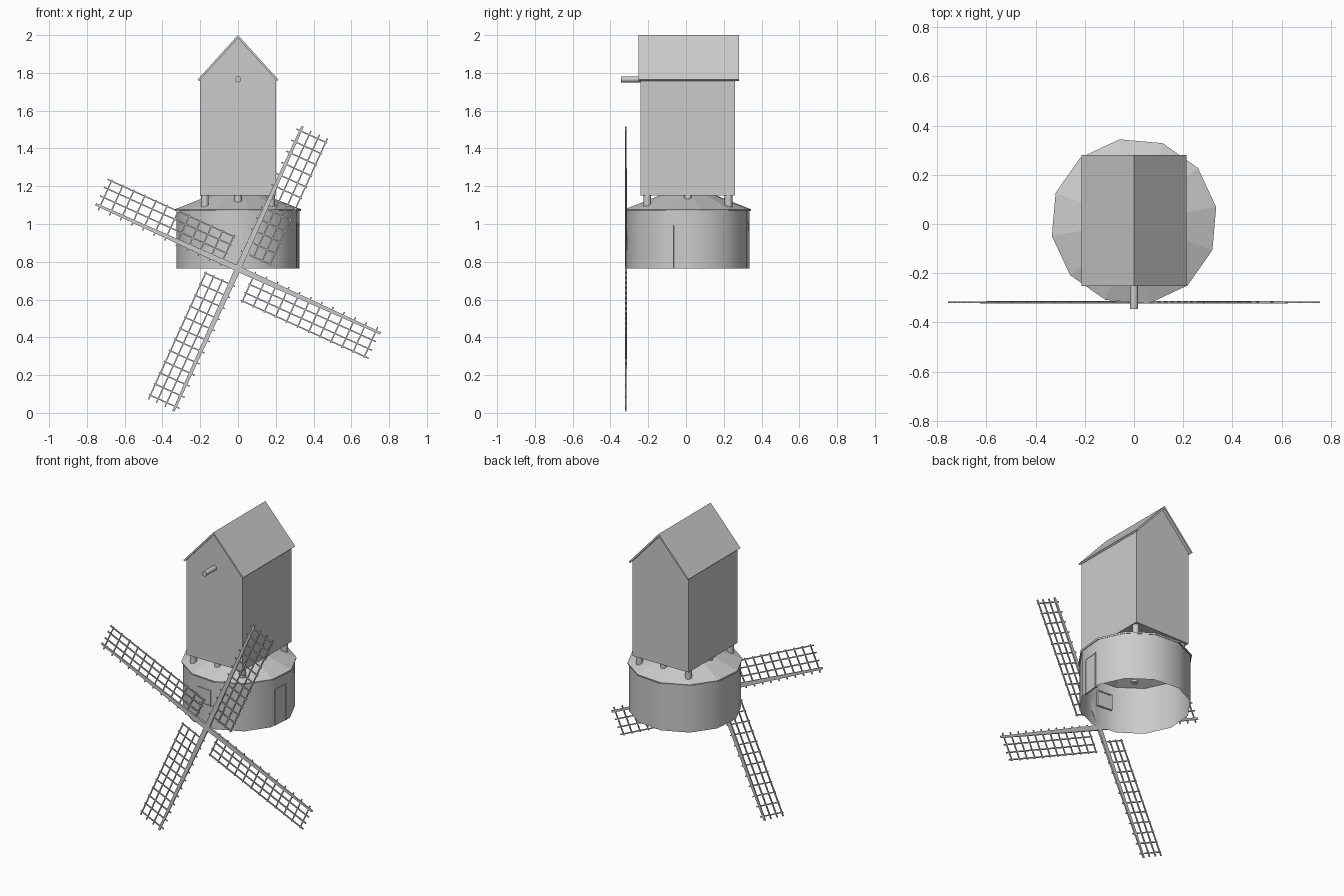
import bpy, bmesh, math
from mathutils import Vector, Matrix

if "Cube" in bpy.data.objects:
    bpy.data.objects.remove(bpy.data.objects["Cube"])

CY = 0.01                     # y of the tower axis
HUB = Vector((0, -0.318, 0.763))


def finish(name, bm, smooth=None):
    bmesh.ops.recalc_face_normals(bm, faces=bm.faces)
    me = bpy.data.meshes.new(name)
    bm.to_mesh(me)
    bm.free()
    ob = bpy.data.objects.new(name, me)
    bpy.context.collection.objects.link(ob)
    if smooth:
        bpy.ops.object.select_all(action='DESELECT')
        ob.select_set(True)
        bpy.context.view_layer.objects.active = ob
        bpy.ops.object.shade_smooth_by_angle(angle=math.radians(smooth))
    return ob


def add_box(bm, lo, hi, mat=Matrix()):
    lo, hi = Vector(lo), Vector(hi)
    m = mat @ Matrix.Translation((lo + hi) / 2) @ Matrix.Diagonal((*(hi - lo), 1))
    bmesh.ops.create_cube(bm, size=1, matrix=m)


def prism(bm, profile, y0, y1):
    """Extrude an (x, z) profile along y."""
    f = bm.faces.new([bm.verts.new((x, y0, z)) for x, z in profile])
    new = bmesh.ops.extrude_face_region(bm, geom=[f])['geom']
    bmesh.ops.translate(bm, vec=(0, y1 - y0, 0),
                        verts=[v for v in new if isinstance(v, bmesh.types.BMVert)])


def lathe(bm, profile, sides, offset):
    """Revolve (radius, z) rings about the tower axis; radius 0 makes an apex."""
    rings = []
    for r, z in profile:
        if r == 0:
            rings.append([bm.verts.new((0, CY, z))] * sides)
        else:
            angs = [math.radians(offset) + math.tau * i / sides for i in range(sides)]
            rings.append([bm.verts.new((r * math.cos(a), CY + r * math.sin(a), z)) for a in angs])
    for a, b in zip(rings, rings[1:]):
        for i in range(sides):
            j = (i + 1) % sides
            bm.faces.new(list(dict.fromkeys((a[i], a[j], b[j], b[i]))))


# twelve-sided open base wall
bm = bmesh.new()
lathe(bm, [(0.33, 0.765), (0.33, 1.075)], 12, 10)
finish("base_wall", bm, 40)

# shallow conical base roof with a thin rim
bm = bmesh.new()
lathe(bm, [(0, 1.198), (0.337, 1.068), (0.339, 1.078), (0, 1.21)], 12, 10)
finish("base_roof", bm)


def facet(deg):
    """Frame on a wall facet: local x outward, y sideways, z up."""
    return Matrix.Translation((0, CY, 0)) @ Matrix.Rotation(math.radians(deg), 4, 'Z')


def framed_panel(name, deg, s0, s1, z0, z1, sill):
    m, w, r = facet(deg), 0.008, 0.319
    bm = bmesh.new()
    add_box(bm, (r - 0.012, s0, z0), (r + 0.004, s0 + w, z1), m)
    add_box(bm, (r - 0.012, s1 - w, z0), (r + 0.004, s1, z1), m)
    add_box(bm, (r - 0.012, s0, z1 - w), (r + 0.004, s1, z1), m)
    if sill:
        add_box(bm, (r - 0.012, s0, z0), (r + 0.004, s1, z0 + w), m)
    add_box(bm, (r - 0.008, s0 + w, z0), (r + 0.001, s1 - w, z1 - w), m)
    finish(name, bm)


# door on the right, window at the front
framed_panel("base_door", -5, -0.055, 0.053, 0.765, 1.0, False)
framed_panel("base_window", -95, -0.052, 0.052, 0.9, 1.005, True)

# short support posts between base roof and mill body
bm = bmesh.new()
for ix in (-1, 0, 1):
    for iy in (-1, 0, 1):
        m = Matrix.Translation((ix * 0.175, CY + iy * 0.215, 1.12))
        bmesh.ops.create_cone(bm, cap_ends=True, segments=12, radius1=0.02,
                              radius2=0.02, depth=0.08 if ix and iy else 0.07, matrix=m)
finish("support_posts", bm, 40)

# mill body with gable ends
bm = bmesh.new()
prism(bm, [(-0.2, 1.15), (0.2, 1.15), (0.2, 1.768), (0, 1.985), (-0.2, 1.768)], -0.24, 0.26)
finish("mill_body", bm)

# thin pitched roof
bm = bmesh.new()
prism(bm, [(0, 2.0), (0.214, 1.764), (0.206, 1.757), (0, 1.984),
           (-0.206, 1.757), (-0.214, 1.764)], -0.252, 0.28)
finish("mill_roof", bm)

# sail axle stub
bm = bmesh.new()
m = Matrix.Translation((0, -0.27, 1.766)) @ Matrix.Rotation(math.pi / 2, 4, 'X')
bmesh.ops.create_cone(bm, cap_ends=True, segments=16, radius1=0.016, radius2=0.016,
                      depth=0.15, matrix=m)
finish("sail_axle", bm, 40)

# four lattice sails: local x runs along the arm, -z is the lattice side
for k in range(4):
    m = Matrix.Translation(HUB) @ Matrix.Rotation(-math.radians(65.6 + 90 * k), 4, 'Y')
    bm = bmesh.new()
    # tapered stock
    first = len(bm.verts)
    add_box(bm, (0, -0.006, -0.016), (0.828, 0.006, 0.016))
    for v in bm.verts:
        if v.co.x > 0.5:
            v.co.z *= 0.4
            v.co.y *= 0.6
    bm.transform(m)
    # long battens
    for v in (0.05, 0.1, 0.146):
        add_box(bm, (0.083, -0.0035, -v - 0.0035), (0.825, 0.0035, -v + 0.0035), m)
    # cross bars
    for i in range(12):
        u = 0.092 + i * 0.0645
        add_box(bm, (u - 0.0035, -0.003, -0.155), (u + 0.0035, 0.003, 0.024), m)
    finish(f"sail_{k + 1}", bm)
